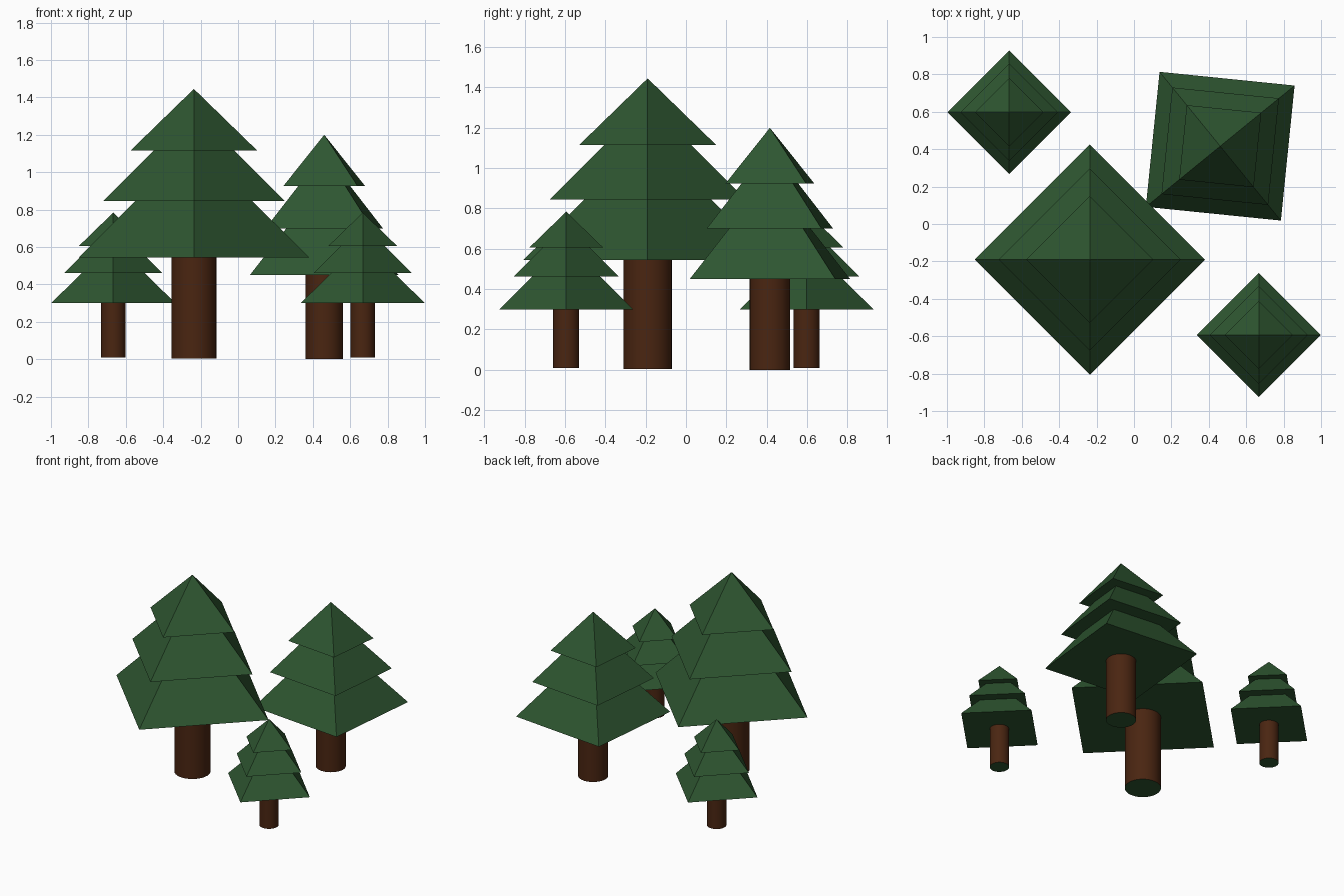
import bpy, math

if "Cube" in bpy.data.objects:
    bpy.data.objects.remove(bpy.data.objects["Cube"])

def material(name, rgb):
    m = bpy.data.materials.new(name)
    m.diffuse_color = (*rgb, 1)
    m.use_nodes = True
    m.node_tree.nodes["Principled BSDF"].inputs["Base Color"].default_value = m.diffuse_color
    return m

green = material("pine_green", (0.027, 0.092, 0.030))
brown = material("bark_brown", (0.068, 0.0185, 0.0056))

# Tiers of a unit-size tree: base height, corner radius, height
TIERS = [(0.45, 0.513, 0.51), (0.70, 0.405, 0.405), (0.925, 0.283, 0.275)]

def tree(name, x, y, z, s, angle):
    # Round trunk, with end caps in the foliage colour
    top = 0.5 * s
    bpy.ops.mesh.primitive_cylinder_add(vertices=32, radius=0.1 * s, depth=top,
                                        location=(x, y, z + top / 2))
    trunk = bpy.context.object
    trunk.name = name + "_trunk"
    trunk.data.materials.append(brown)
    trunk.data.materials.append(green)
    for p in trunk.data.polygons:
        p.material_index = 1 if abs(p.normal.z) > 0.5 else 0
    bpy.ops.object.shade_smooth_by_angle(angle=math.radians(30))
    # Stacked four-sided foliage pyramids
    for i, (base, radius, height) in enumerate(TIERS, 1):
        bpy.ops.mesh.primitive_cone_add(
            vertices=4, radius1=radius * s, radius2=0, depth=height * s,
            location=(x, y, z + (base + height / 2) * s),
            rotation=(0, 0, math.radians(angle)))
        tier = bpy.context.object
        tier.name = f"{name}_foliage_{i}"
        tier.data.materials.append(green)

tree("large_tree", -0.236, -0.19, 0.005, 1.2, 0)
tree("medium_tree", 0.461, 0.416, 0.0, 1.0, 39.2)
tree("small_tree_back", -0.667, 0.598, 0.01, 0.645, 0)
tree("small_tree_front", 0.667, -0.594, 0.01, 0.645, 0)
